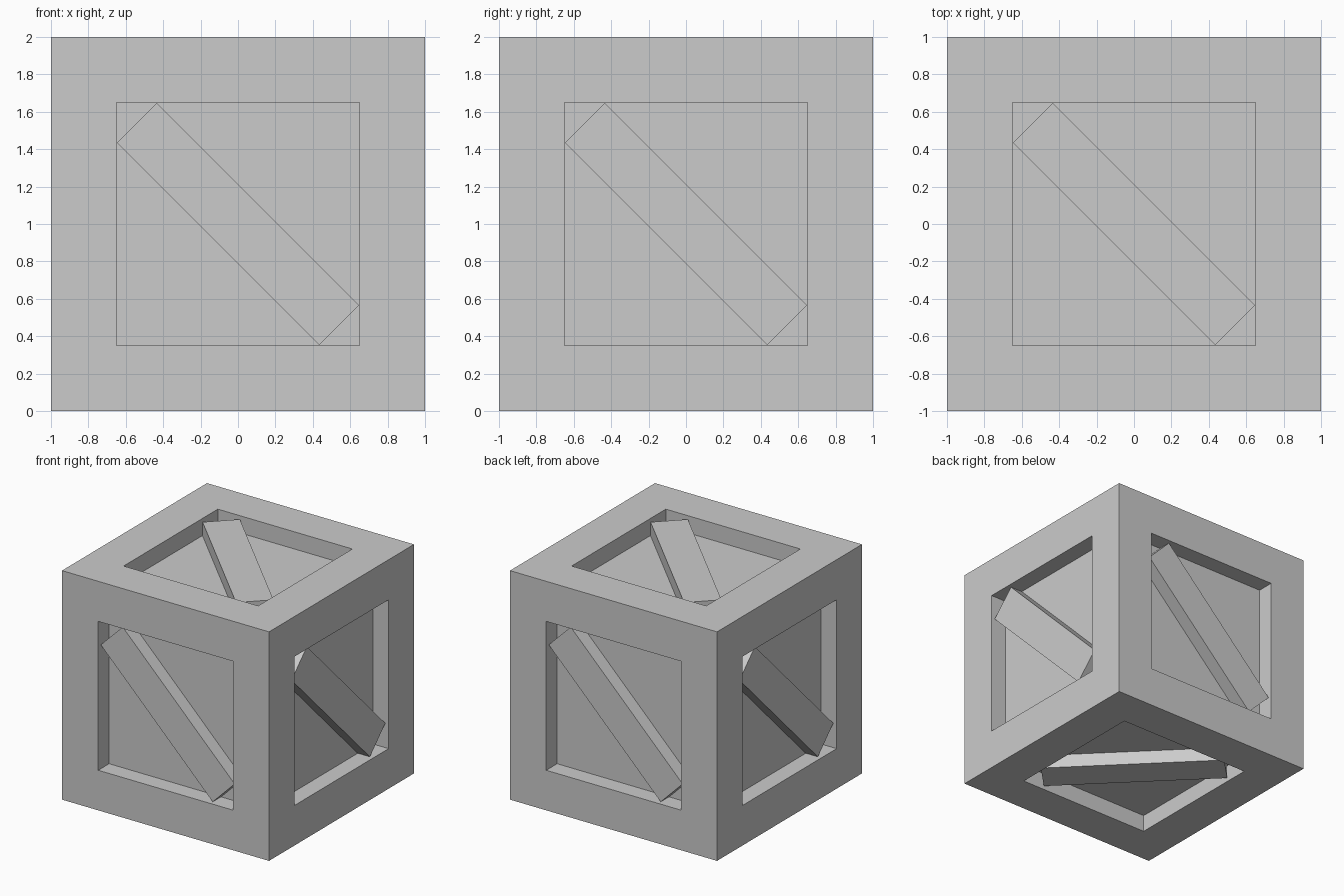
import bpy, bmesh
from mathutils import Matrix, Vector

if "Cube" in bpy.data.objects:
    bpy.data.objects.remove(bpy.data.objects["Cube"])

HALF, BORDER, RECESS = 1.0, 0.35, 0.15
PLANK = (1.53, 0.30, 0.12)
PROUD_GAP = 0.03          # plank face sits this far below the frame
CENTRE = Vector((0, 0, HALF))


def finish(name, bm):
    bmesh.ops.recalc_face_normals(bm, faces=bm.faces)
    mesh = bpy.data.meshes.new(name)
    bm.to_mesh(mesh)
    bm.free()
    obj = bpy.data.objects.new(name, mesh)
    bpy.context.collection.objects.link(obj)
    return obj


# Crate body: cube with a square panel sunk into every face
bm = bmesh.new()
bmesh.ops.create_cube(bm, size=2 * HALF, matrix=Matrix.Translation(CENTRE))
panels = bm.faces[:]
bmesh.ops.inset_individual(bm, faces=panels, thickness=BORDER, use_even_offset=True)
bmesh.ops.inset_individual(bm, faces=panels, thickness=0, depth=-RECESS)
finish("crate_body", bm)


# Diagonal planks: one per face, running from upper left to lower right
def plank(name, right, up):
    right, up = Vector(right), Vector(up)
    normal = right.cross(up)
    along = (up - right).normalized()
    across = normal.cross(along)
    pos = CENTRE + normal * (HALF - PROUD_GAP - PLANK[2] / 2)
    frame = Matrix((along, across, normal)).transposed().to_4x4()
    bm = bmesh.new()
    bmesh.ops.create_cube(bm, size=1)
    bmesh.ops.scale(bm, vec=PLANK, verts=bm.verts)
    obj = finish(name, bm)
    obj.matrix_world = Matrix.Translation(pos) @ frame


X, Y, Z = (1, 0, 0), (0, 1, 0), (0, 0, 1)
NX, NY = (-1, 0, 0), (0, -1, 0)
for name, right, up in (
    ("front_plank", X, Z), ("right_plank", Y, Z),
    ("back_plank", NX, Z), ("left_plank", NY, Z),
    ("top_plank", X, Y), ("bottom_plank", Y, X),
):
    plank(name, right, up)
